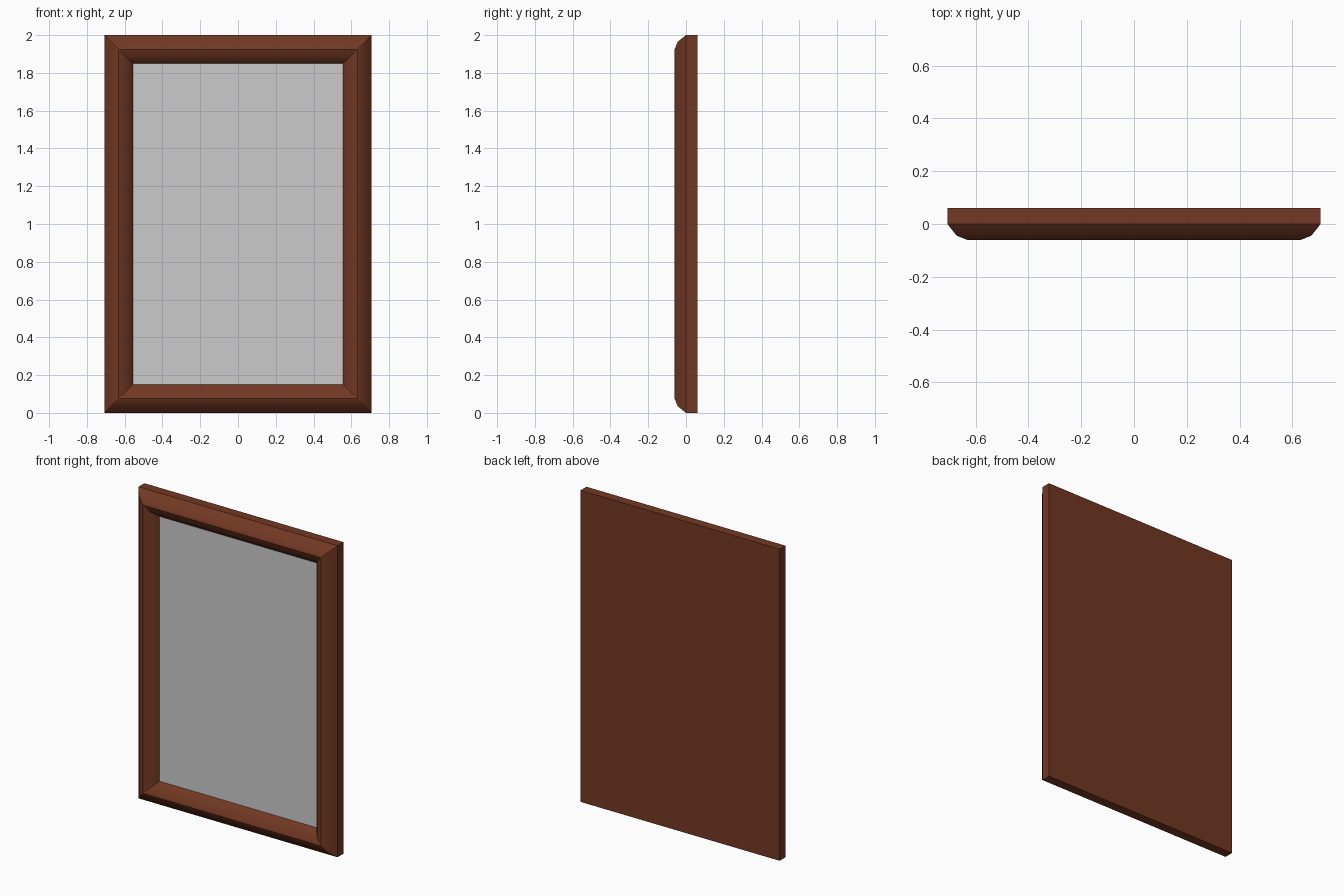
import bpy, bmesh, math

if "Cube" in bpy.data.objects:
    bpy.data.objects.remove(bpy.data.objects["Cube"])

W, H = 1.414, 2.0
# moulding section: (inset from outer edge, y)
PROFILE = [(0, 0.06), (0, 0.0), (0.035, -0.044), (0.075, -0.06),
           (0.115, -0.044), (0.15, 0.0)]


def ring(bm, inset, y):
    x, z0, z1 = W / 2 - inset, inset, H - inset
    return [bm.verts.new(c) for c in
            ((-x, y, z0), (x, y, z0), (x, y, z1), (-x, y, z1))]


def finish(bm, name):
    me = bpy.data.meshes.new(name)
    bm.to_mesh(me)
    bm.free()
    ob = bpy.data.objects.new(name, me)
    bpy.context.collection.objects.link(ob)
    return ob


# Mitred frame with closed back board
bm = bmesh.new()
rings = [ring(bm, *p) for p in PROFILE]
for a, b in zip(rings, rings[1:]):
    for i in range(4):
        j = (i + 1) % 4
        bm.faces.new((a[i], a[j], b[j], b[i]))
bm.faces.new(rings[0][::-1])
frame = finish(bm, "frame")

wood = bpy.data.materials.new("dark_wood")
wood.diffuse_color = (0.17, 0.04, 0.017, 1)
wood.use_nodes = True
wood.node_tree.nodes["Principled BSDF"].inputs["Base Color"].default_value = wood.diffuse_color
frame.data.materials.append(wood)
bpy.context.view_layer.objects.active = frame
frame.select_set(True)
bpy.ops.object.shade_smooth_by_angle(angle=math.radians(30))

# Grey mirror panel filling the opening
bm = bmesh.new()
bm.faces.new(ring(bm, *PROFILE[-1]))
finish(bm, "mirror_panel")
